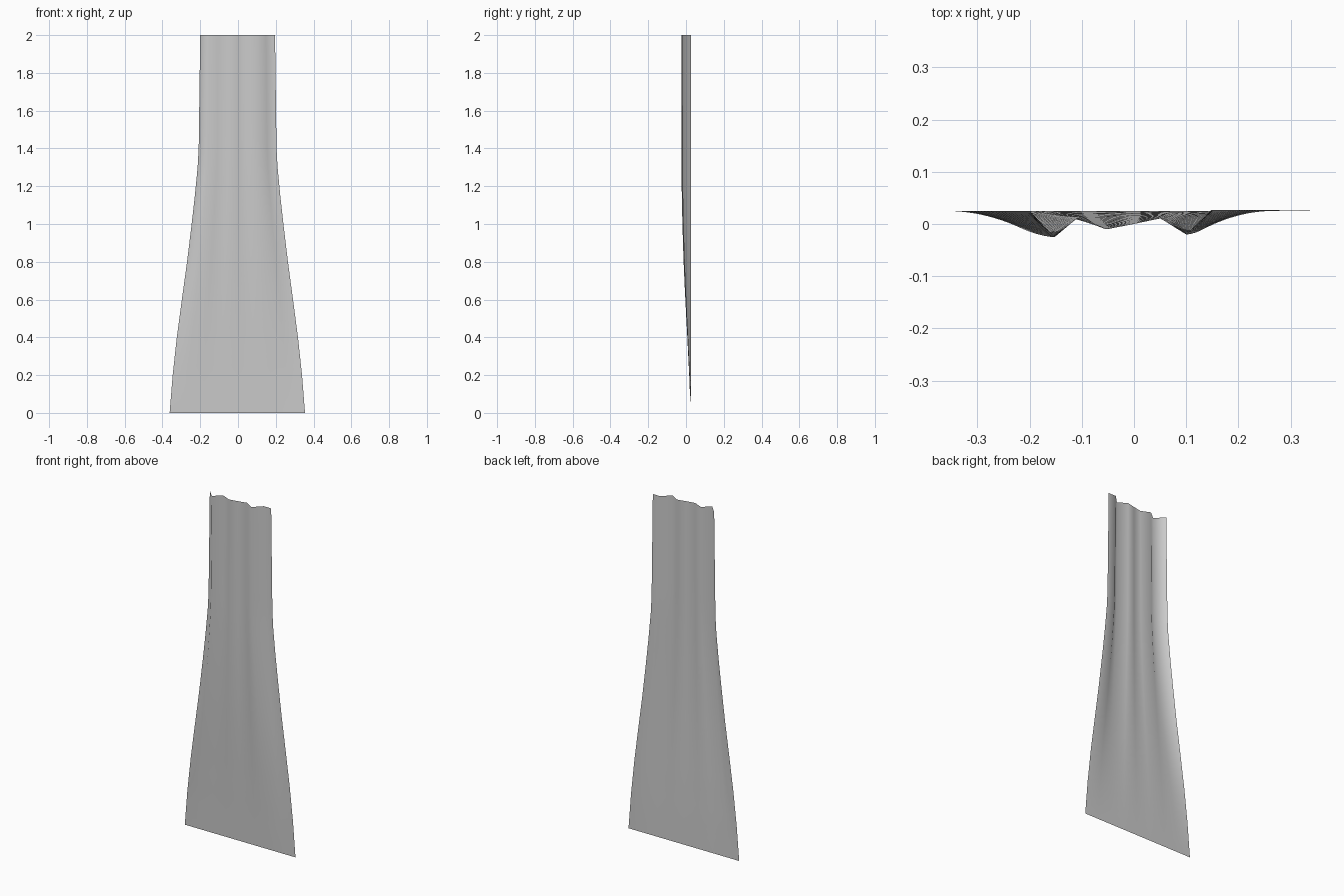
import bpy

if "Cube" in bpy.data.objects:
    bpy.data.objects.remove(bpy.data.objects["Cube"])

# Pleated top edge: evenly spaced folds, (x, y)
top = [(-0.2, 0.025), (-0.152, -0.025), (-0.105, 0.014), (-0.052, -0.01), (0, 0.0),
       (0.05, 0.011), (0.1, -0.02), (0.148, 0.027), (0.196, 0.027)]
BOTTOM_Y = 0.025
# Amount of flare at each height: (z, blend)
flare = [(2.0, 0.0), (1.4, 0.05), (1.3, 0.085), (1.15, 0.175), (1.0, 0.28), (0.8, 0.43),
         (0.6, 0.6), (0.4, 0.765), (0.2, 0.9), (0.0, 1.0)]


def blend_at(z):
    for (z1, b1), (z0, b0) in zip(flare, flare[1:]):
        if z >= z0:
            return b0 + (b1 - b0) * (z - z0) / (z1 - z0)
    return 1.0


# Cloth sheet: folds at the top relax into a wide straight hem
ROWS = 40
verts, faces = [], []
n = len(top)
for r in range(ROWS + 1):
    z = 2.0 - 2.0 * r / ROWS
    s = blend_at(z)
    for x, y in top:
        verts.append((x * (1 + 0.81 * s), y + (BOTTOM_Y - y) * s ** 1.65, z))
for r in range(ROWS):
    for c in range(n - 1):
        a = r * n + c
        faces.append((a, a + n, a + n + 1, a + 1))

mesh = bpy.data.meshes.new("curtain")
mesh.from_pydata(verts, [], faces)
mesh.shade_smooth()
curtain = bpy.data.objects.new("curtain", mesh)
bpy.context.collection.objects.link(curtain)
